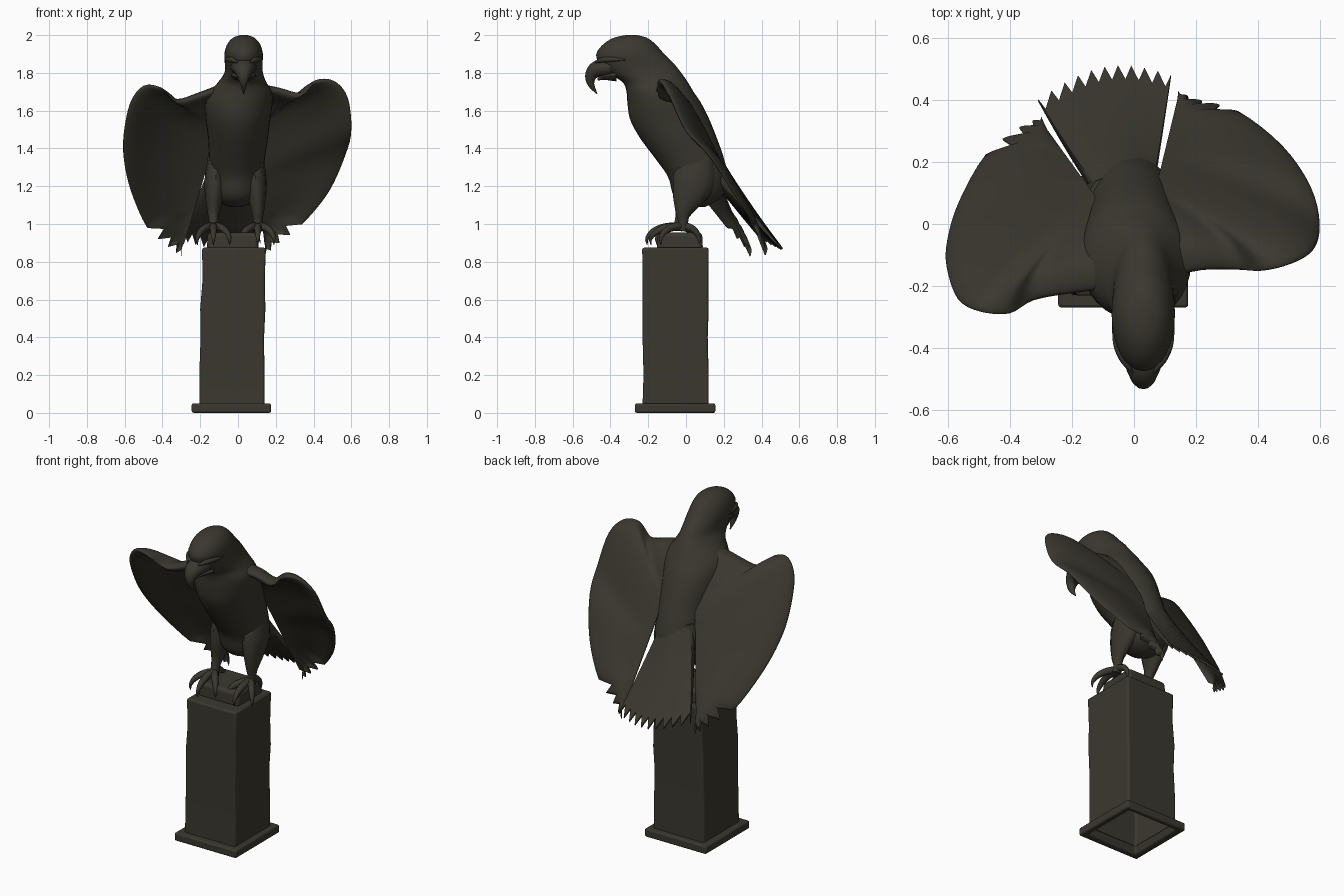
import bpy, bmesh, math
from mathutils import Vector

if "Cube" in bpy.data.objects:
    bpy.data.objects.remove(bpy.data.objects["Cube"])

bronze = bpy.data.materials.new("dark bronze")
bronze.diffuse_color = (0.042, 0.039, 0.028, 1)
bronze.use_nodes = True
bronze.node_tree.nodes["Principled BSDF"].inputs["Base Color"].default_value = bronze.diffuse_color


def smooth_path(pts, n):
    """Catmull-Rom resampling of equal-length tuples to n samples."""
    out, last = [], len(pts) - 1
    for i in range(n):
        f = i / (n - 1) * last
        k = min(int(f), last - 1)
        t = f - k
        p = [pts[max(0, min(last, k + d))] for d in (-1, 0, 1, 2)]
        out.append(tuple(0.5 * (2 * b + (c - a) * t + (2 * a - 5 * b + 4 * c - d) * t * t
                                + (3 * b - a - 3 * c + d) * t ** 3)
                         for a, b, c, d in zip(*p)))
    return out


def loft(name, rings, cap_start=True, cap_end=True, closed=False, bevel=0, angle=50):
    bm = bmesh.new()
    vs = [[bm.verts.new(p) for p in r] for r in rings]
    n = len(rings[0])
    pairs = list(zip(vs, vs[1:])) + ([(vs[-1], vs[0])] if closed else [])
    for a, b in pairs:
        for i in range(n):
            j = (i + 1) % n
            bm.faces.new((a[i], a[j], b[j], b[i]))
    if cap_start and not closed:
        bm.faces.new(vs[0][::-1])
    if cap_end and not closed:
        bm.faces.new(vs[-1])
    bmesh.ops.recalc_face_normals(bm, faces=bm.faces)
    me = bpy.data.meshes.new(name)
    bm.to_mesh(me)
    bm.free()
    me.materials.append(bronze)
    me.shade_smooth()
    me.set_sharp_from_angle(angle=math.radians(angle))
    ob = bpy.data.objects.new(name, me)
    bpy.context.collection.objects.link(ob)
    if bevel:
        m = ob.modifiers.new("soft edges", 'BEVEL')
        m.width, m.segments = bevel, 3
    return ob


def rect(x0, x1, y0, y1, z):
    return [(x0, y0, z), (x1, y0, z), (x1, y1, z), (x0, y1, z)]


def tube(name, pts, side=(1, 0, 0), samples=14, sides=12):
    """pts: (x, y, z, half width along side, half depth)."""
    side = Vector(side).normalized()
    path = smooth_path(pts, samples)
    rings = []
    for i, p in enumerate(path):
        a, b = path[max(0, i - 1)], path[min(samples - 1, i + 1)]
        t = (Vector(b[:3]) - Vector(a[:3])).normalized()
        nrm = side.cross(t).normalized()
        w, d = max(p[3], 0.001), max(p[4], 0.001)
        rings.append([Vector(p[:3]) + side * w * math.cos(q) + nrm * d * math.sin(q)
                      for q in (2 * math.pi * k / sides for k in range(sides))])
    return loft(name, rings)


def sheet(name, lead, trail, normal, thick, camber, vs):
    """Thin cambered sheet between two edge curves."""
    nrm = Vector(normal).normalized()
    rings = []
    for i, (a, b) in enumerate(zip(lead, trail)):
        u = i / (len(lead) - 1)
        a, b = Vector(a), Vector(b)
        mid = [a.lerp(b, v) + nrm * camber * math.sin(math.pi * v) * (1 - u * 0.5) for v in vs]
        top = [p + nrm * thick(u, v) for p, v in zip(mid, vs)]
        low = [p - nrm * thick(u, v) for p, v in zip(mid, vs)]
        rings.append(top + low[::-1])
    return loft(name, rings, angle=60)


# Pedestal: base frame, hollow column and perch block
loft("base_plate", [rect(-.245, .175, -.27, .155, 0), rect(-.245, .175, -.27, .155, .05),
                    rect(-.19, .125, -.215, .105, .05), rect(-.205, .14, -.235, .125, 0)],
     closed=True, bevel=.01, angle=35)
loft("column", [rect(-.205, .14, -.23, .12, .045), rect(-.205, .14, -.225, .12, .2),
                rect(-.198, .138, -.23, .115, .4), rect(-.2, .145, -.23, .12, .55),
                rect(-.188, .142, -.23, .118, .7), rect(-.19, .147, -.232, .12, .875)],
     cap_start=False, bevel=.012, angle=35)
loft("perch_block", [rect(-.165, .11, -.155, .09, .86), rect(-.16, .105, -.15, .085, .955)],
     bevel=.02, angle=35)

# Body and head: horizontal slices (z, y front, y back, x centre, half width)
slices = [(1.09, .02, .10, -.01, .03), (1.115, -.03, .15, -.01, .09), (1.16, -.07, .2, -.01, .12),
          (1.25, -.095, .22, -.008, .138), (1.35, -.165, .2, -.005, .148), (1.45, -.24, .165, 0, .158),
          (1.55, -.295, .125, .0, .17), (1.64, -.31, .08, .005, .178), (1.70, -.315, .04, .015, .165),
          (1.75, -.335, .01, .022, .128), (1.80, -.41, -.025, .03, .102), (1.85, -.46, -.065, .03, .1),
          (1.90, -.475, -.115, .03, .102), (1.95, -.44, -.16, .03, .088), (1.985, -.385, -.205, .03, .058),
          (2.0, -.32, -.26, .03, .02)]
rings = []
for z, y0, y1, xc, w in smooth_path(slices, 50):
    rings.append([(xc + w * math.cos(q), (y0 + y1) / 2 + (y1 - y0) / 2 * math.sin(q), min(z, 2.0))
                  for q in (2 * math.pi * k / 32 for k in range(32))])
loft("body_and_head", rings)

# Hooked beak and brows
tube("upper_beak", [(.03, -.40, 1.83, .07, .05), (.03, -.47, 1.82, .055, .045), (.03, -.503, 1.785, .035, .032),
                    (.03, -.503, 1.74, .018, .018), (.03, -.472, 1.69, .003, .003)])
tube("lower_beak", [(.03, -.37, 1.785, .065, .03), (.03, -.43, 1.78, .04, .018), (.03, -.468, 1.765, .01, .006)])
for s in (-1, 1):
    tube("brow", [(.03 + s * .035, -.48, 1.855, .004, .004), (.03 + s * .06, -.445, 1.868, .014, .014),
                  (.03 + s * .085, -.39, 1.872, .012, .012), (.03 + s * .098, -.32, 1.87, .003, .003)])

# Wings: leading edges from shoulder round the wrist to the tip
right_lead = [(.08, -.17, 1.74), (.22, -.14, 1.715), (.34, -.14, 1.69), (.42, -.145, 1.76), (.51, -.125, 1.755),
              (.58, -.08, 1.67), (.6, 0, 1.5), (.57, .12, 1.37), (.48, .25, 1.17), (.34, .36, 1.0),
              (.22, .395, .9), (.145, .42, .835)]
left_lead = [(-.06, -.2, 1.74), (-.2, -.215, 1.69), (-.33, -.24, 1.655), (-.41, -.285, 1.72), (-.5, -.28, 1.73),
             (-.57, -.24, 1.64), (-.605, -.14, 1.47), (-.602, -.05, 1.33), (-.565, .07, 1.17), (-.48, .22, .98),
             (-.37, .31, .88), (-.3, .34, .83)]
CHORD = [0, .015, .045, .09, .15, .23, .35, .5, .65, .8, .92, 1]


def wing_thickness(u, v):
    arm = .042 * (1 - u) ** 1.2
    return .003 + arm * (math.sqrt(v / .12) if v < .12 else max(0, 1 - (v - .12) / .6) ** 1.5)


def wing(name, lead, root, tip, normal):
    n = 45
    root, tip = Vector(root), Vector(tip)
    edge = [Vector(p) for p in smooth_path(lead, n)]
    trail = [root.lerp(tip, (i / (n - 1)) ** 1.4) for i in range(n)]
    # pointed flight feathers near the tip
    for i in range(n - 8, n - 1):
        if i % 2:
            edge[i] = edge[i].lerp(trail[i], .3)
    sheet(name, edge, trail, normal, wing_thickness, .04, CHORD)


wing("right_wing", right_lead, (.06, .07, 1.56), (.14, .40, .9), (.05, .87, .5))
wing("left_wing", left_lead, (-.09, .04, 1.55), (-.285, .31, .9), (-.25, .82, .5))

# Fanned tail with a pointed feather edge
N = 21
base, ends = [], []
for i in range(N):
    u = i / (N - 1)
    base.append((-.12 + .18 * u, .1, 1.36))
    bow = math.sin(math.pi * u)
    tip = Vector((-.31 + .43 * u, .40 + .08 * u + .065 * bow, .92 - .025 * u - .04 * bow))
    if i % 2:
        tip += Vector((.003, -.045, .05))
    ends.append(tip)
sheet("tail", base, ends, (0, .72, .69), lambda u, v: .005 + .065 * (1 - v) * math.sin(math.pi * (.1 + .8 * u)),
      -.012, [0, .15, .3, .45, .6, .75, .9, 1])

# Legs, toes and talons
for side, x, y in (("left", -.13, -.045), ("right", .105, -.025)):
    s = -1 if x < 0 else 1
    tube(side + "_leg", [(x - s * .035, .06, 1.38, .06, .09), (x - s * .015, .045, 1.24, .062, .115),
                         (x - s * .005, .01, 1.14, .048, .085), (x, -.015, 1.06, .032, .042),
                         (x, y + .01, 1.01, .024, .026), (x, y, .965, .028, .028)])
    for deg, size in ((-38, .9), (0, 1.05), (38, .9), (180, .62)):
        a = math.radians(deg)
        dx, dy = math.sin(a), -math.cos(a)
        toe = [(0, .985, .022), (.05, .985, .021), (.1, .972, .019), (.135, .95, .015), (.155, .92, .009),
               (.152, .89, .002)]
        tube(side + "_toe", [(x + dx * d * size, y + dy * d * size, z, r, r) for d, z, r in toe],
             side=(-dy, dx, 0), sides=8)
